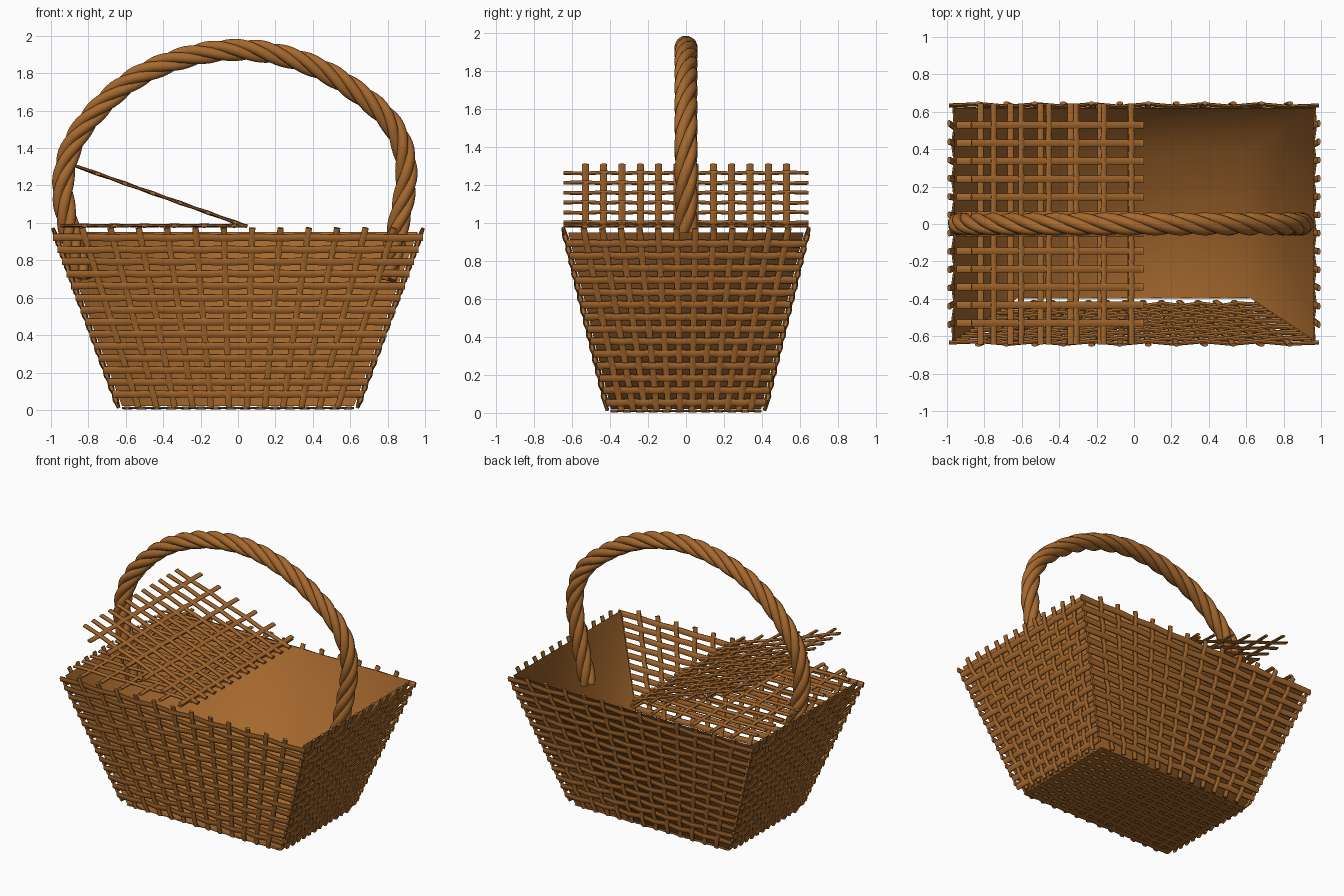
import bpy, bmesh, math
from mathutils import Vector as V

cube = bpy.data.objects.get("Cube")
if cube:
    bpy.data.objects.remove(cube, do_unlink=True)

wicker = bpy.data.materials.new("wicker_brown")
wicker.use_nodes = True
COLOUR = (0.38, 0.14, 0.027, 1)
wicker.diffuse_color = COLOUR
wicker.node_tree.nodes["Principled BSDF"].inputs["Base Color"].default_value = COLOUR


def finish(bm, name, angle=60):
    bmesh.ops.recalc_face_normals(bm, faces=bm.faces)
    mesh = bpy.data.meshes.new(name)
    bm.to_mesh(mesh)
    bm.free()
    ob = bpy.data.objects.new(name, mesh)
    bpy.context.collection.objects.link(ob)
    mesh.materials.append(wicker)
    bpy.ops.object.select_all(action="DESELECT")
    ob.select_set(True)
    bpy.context.view_layer.objects.active = ob
    bpy.ops.object.shade_smooth_by_angle(angle=math.radians(angle))
    return ob


def sweep(bm, points, normal, half_w, half_t, sides=8):
    """Sweep an oval along points; normal is a vector or one vector per point."""
    rings = []
    for i, p in enumerate(points):
        t = (points[min(i + 1, len(points) - 1)] - points[max(i - 1, 0)]).normalized()
        across = normal.cross(t).normalized()
        up = t.cross(across)
        ring = []
        for k in range(sides):
            a = math.tau * (k + 0.5) / sides
            ring.append(bm.verts.new(p + across * math.cos(a) * half_w + up * math.sin(a) * half_t))
        rings.append(ring)
    for r, q in zip(rings, rings[1:]):
        for k in range(sides):
            bm.faces.new((r[k], r[k - 1], q[k - 1], q[k]))
    bm.faces.new(rings[0])
    bm.faces.new(rings[-1])


def woven_panel(name, corners, us, vs, over_u=0.02, over_v=0.03, lift=0.02,
                wave=0.007, row_w=0.021, col_w=0.018, half_t=0.010):
    """Weave rows (at each v) and columns (at each u) over a four-cornered panel."""
    a, b, c, d = (V(p) for p in corners)      # a-b lower edge, d-c upper edge
    normal = (b - a).cross(d - a).normalized()

    def at(u, v, h):
        return a.lerp(b, u).lerp(d.lerp(c, u), v) + normal * (lift + h)

    bm = bmesh.new()
    for j, v in enumerate(vs):
        pts = [at(u, v, wave * (-1) ** (i + j)) for i, u in enumerate(us)]
        pts = [at(-over_u, v, 0)] + pts + [at(1 + over_u, v, 0)]
        sweep(bm, pts, normal, row_w, half_t)
    for i, u in enumerate(us):
        pts = [at(u, v, -wave * (-1) ** (i + j)) for j, v in enumerate(vs)]
        pts = [at(u, 0, 0)] + pts + [at(u, 1 + over_v, 0)]
        sweep(bm, pts, normal, col_w, half_t)
    return finish(bm, name)


def spread(n, lo, hi):
    return [lo + (hi - lo) * i / (n - 1) for i in range(n)]


# Basket body corners, counter-clockwise from the front right
SIGNS = [(-1, -1), (1, -1), (1, 1), (-1, 1)]
low = [V((0.62 * x, 0.395 * y, 0.02)) for x, y in SIGNS]
top = [V((0.96 * x, 0.62 * y, 0.95)) for x, y in SIGNS]

# Four woven walls
columns = spread(12, 0.07, 0.93)
for k, side in enumerate(["front", "left", "back", "right"]):
    n = (k + 1) % 4
    shift = 0.03 * (k % 2)
    rows = spread(14, 0.075 - shift, 0.975 - shift)
    woven_panel(side + "_wall", (low[k], low[n], top[n], top[k]), columns, rows)

# Woven floor, facing down
woven_panel("floor_weave", (low[3], low[2], low[1], low[0]), spread(16, 0.02, 0.98),
            spread(12, 0.02, 0.98), over_u=0, over_v=0, lift=0.01, wave=0.003, half_t=0.006)

# Smooth lining over the floor, left, back and right, leaving the front open
bm = bmesh.new()
lv = [bm.verts.new(p) for p in low]
tv = [bm.verts.new(p) for p in top]
bm.faces.new(lv)
for k in (1, 2, 3):
    n = (k + 1) % 4
    bm.faces.new((lv[n], lv[k], tv[k], tv[n]))
lining = finish(bm, "lining", 180)
if lining.data.polygons[0].normal.z < 0:
    lining.data.flip_normals()

# Two lattice lids hinged at the middle: one shut, one raised
for name, x, z, hinge_z in (("closed_lid", -0.95, 0.985, 0.985), ("raised_lid", -0.87, 1.305, 0.98)):
    woven_panel(name, ((0.05, 0.62, hinge_z), (0.05, -0.62, hinge_z), (x, -0.62, z), (x, 0.62, z)),
                spread(12, 0.073, 0.927), spread(6, 0.07, 0.87), over_v=0.0,
                lift=0, wave=0.003, row_w=0.017, col_w=0.02, half_t=0.009)

# Handle centre line, smoothed through a few points
knots = [V((x, 0, z)) for x, z in (
    (-0.83, 0.70), (-0.90, 0.95), (-0.935, 1.22), (-0.85, 1.48), (-0.60, 1.74), (-0.30, 1.88),
    (0.02, 1.925), (0.32, 1.87), (0.58, 1.74), (0.82, 1.53), (0.90, 1.28), (0.85, 0.95), (0.79, 0.70))]
ext = [2 * knots[0] - knots[1]] + knots + [2 * knots[-1] - knots[-2]]
path = []
for p0, p1, p2, p3 in zip(ext, ext[1:], ext[2:], ext[3:]):
    for s in range(12):
        t = s / 12
        path.append(0.5 * (2 * p1 + (p2 - p0) * t + (2 * p0 - 5 * p1 + 4 * p2 - p3) * t * t
                           + (3 * p1 - p0 - 3 * p2 + p3) * t ** 3))
path.append(knots[-1])

# Four strands twisted around the centre line
bm = bmesh.new()
side = V((0, 1, 0))
for strand in range(4):
    run, pts = 0, []
    for i, p in enumerate(path):
        tangent = (path[min(i + 1, len(path) - 1)] - path[max(i - 1, 0)]).normalized()
        out = side.cross(tangent)
        a = math.tau * (run / 0.55 + strand / 4)
        pts.append(p + (out * math.cos(a) + tangent.cross(out) * math.sin(a)) * 0.032)
        if i + 1 < len(path):
            run += (path[i + 1] - p).length
    sweep(bm, pts, side, 0.029, 0.029, 10)
finish(bm, "twisted_handle")
